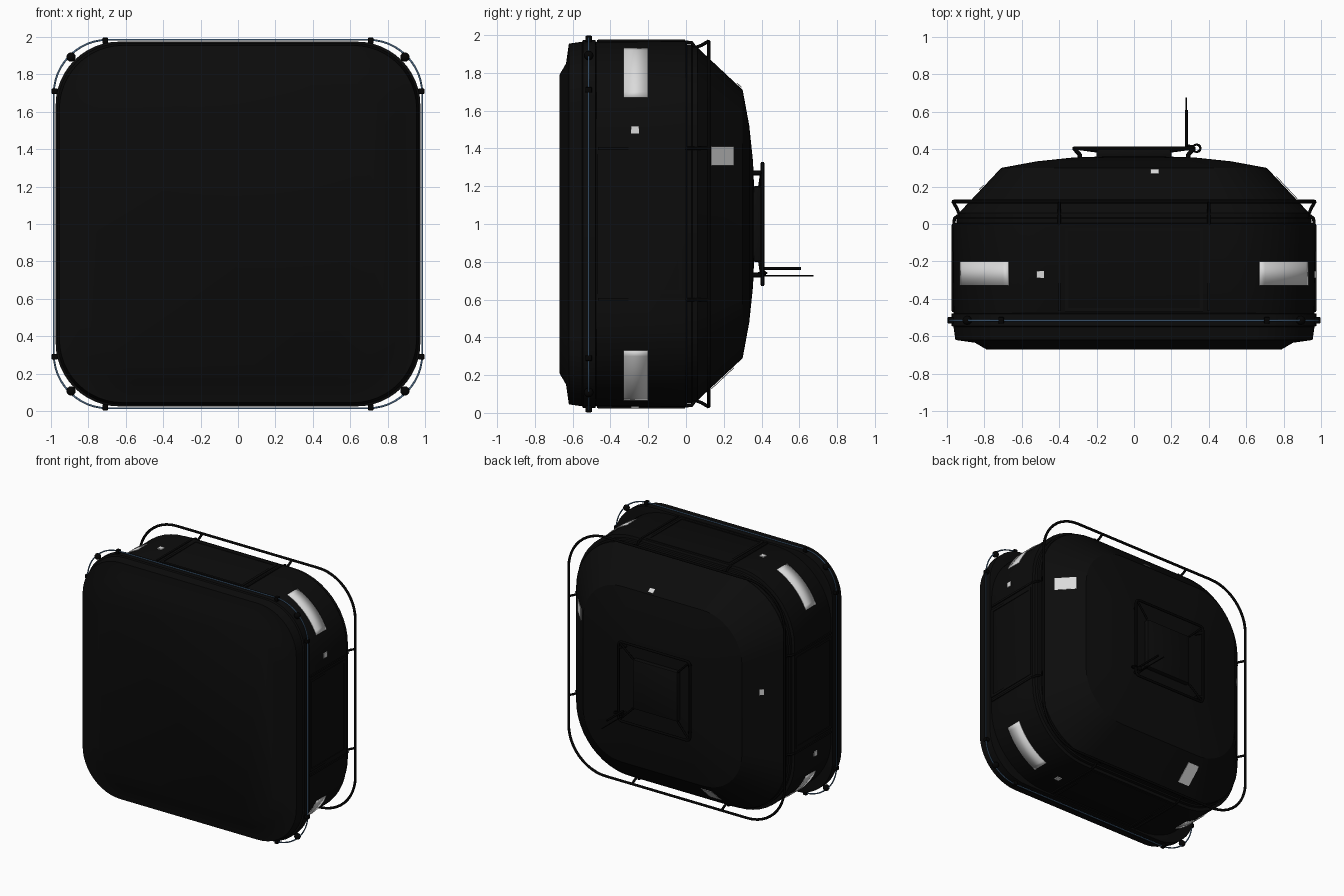
import bpy, bmesh, math
from mathutils import Vector, Matrix

cube = bpy.data.objects.get("Cube")
if cube:
    bpy.data.objects.remove(cube)

CZ = 1.0  # height of the centre axis


def material(name, color):
    m = bpy.data.materials.new(name)
    m.use_nodes = True
    m.diffuse_color = (*color, 1)
    bsdf = m.node_tree.nodes["Principled BSDF"]
    bsdf.inputs["Base Color"].default_value = (*color, 1)
    bsdf.inputs["Roughness"].default_value = 0.8
    return m


SHELL = material("shell black", (0.0035, 0.0035, 0.0035))
FITTING = material("fitting black", (0.001, 0.001, 0.001))
WHITE = material("reflective white", (0.7, 0.7, 0.7))
BLUE = material("rope blue", (0.08, 0.17, 0.3))


def finish(bm, name, mat, smooth=True):
    bmesh.ops.recalc_face_normals(bm, faces=bm.faces)
    me = bpy.data.meshes.new(name)
    bm.to_mesh(me)
    bm.free()
    ob = bpy.data.objects.new(name, me)
    bpy.context.collection.objects.link(ob)
    me.materials.append(mat)
    if smooth:
        bpy.ops.object.select_all(action='DESELECT')
        ob.select_set(True)
        bpy.context.view_layer.objects.active = ob
        bpy.ops.object.shade_smooth_by_angle(angle=math.radians(30))
    return ob


def ring(half, radius, y, steps=12):
    """Rounded square in the xz plane."""
    pts = []
    c = half - radius
    for k in range(4):
        sx, sz = ((1, 1), (-1, 1), (-1, -1), (1, -1))[k]
        for i in range(steps + 1):
            a = math.pi / 2 * (k + i / steps)
            pts.append(Vector((sx * c + radius * math.cos(a), y,
                               CZ + sz * c + radius * math.sin(a))))
    return pts


def loft(name, profile, mat):
    """Skin rounded squares given as (y, half width, corner radius)."""
    bm = bmesh.new()
    rows = [[bm.verts.new(p) for p in ring(h, r, y)] for y, h, r in profile]
    n = len(rows[0])
    for a, b in zip(rows, rows[1:]):
        for i in range(n):
            j = (i + 1) % n
            bm.faces.new((a[i], a[j], b[j], b[i]))
    bm.faces.new(rows[0])
    bm.faces.new(rows[-1])
    return finish(bm, name, mat)


def tube(name, pts, radius, mat, closed=False):
    cu = bpy.data.curves.new(name, 'CURVE')
    cu.dimensions = '3D'
    cu.bevel_depth = radius
    cu.bevel_resolution = 2
    cu.use_fill_caps = True
    sp = cu.splines.new('POLY')
    sp.points.add(len(pts) - 1)
    for p, v in zip(sp.points, pts):
        p.co = (*v, 1)
    sp.use_cyclic_u = closed
    cu.materials.append(mat)
    ob = bpy.data.objects.new(name, cu)
    bpy.context.collection.objects.link(ob)
    return ob


def box(name, center, size, mat, turn=0, bevel=0.0):
    """Box built on the top side, then turned about the centre axis."""
    bm = bmesh.new()
    bmesh.ops.create_cube(bm, size=1)
    bmesh.ops.scale(bm, vec=size, verts=bm.verts)
    if bevel:
        bmesh.ops.bevel(bm, geom=bm.edges[:], offset=bevel, segments=2,
                        affect='EDGES', profile=0.5)
    bmesh.ops.translate(bm, vec=center, verts=bm.verts)
    bmesh.ops.rotate(bm, cent=(0, 0, CZ), verts=bm.verts,
                     matrix=Matrix.Rotation(turn, 3, 'Y'))
    return finish(bm, name, mat, bevel > 0)


def plate(name, corners, mat, turn=0):
    bm = bmesh.new()
    bm.faces.new([bm.verts.new(c) for c in corners])
    bmesh.ops.rotate(bm, cent=(0, 0, CZ), verts=bm.verts,
                     matrix=Matrix.Rotation(turn, 3, 'Y'))
    ob = finish(bm, name, mat, False)
    mod = ob.modifiers.new("thickness", 'SOLIDIFY')
    mod.thickness = 0.004
    mod.offset = 0
    return ob


# Shell: front cap, rim, body and domed back
loft("front_cap", [(-0.67, 0.79, 0.28), (-0.635, 0.85, 0.3), (-0.62, 0.955, 0.34),
                   (-0.55, 0.965, 0.34), (-0.545, 0.975, 0.34),
                   (-0.48, 0.975, 0.34), (-0.475, 0.955, 0.36)], SHELL)
loft("body", [(-0.5, 0.95, 0.46), (-0.47, 0.967, 0.5), (0.0, 0.97, 0.5),
              (0.005, 0.95, 0.49), (0.03, 0.95, 0.49), (0.035, 0.94, 0.48),
              (0.06, 0.94, 0.48)], SHELL)
TAPER = ((0.06, 0.935), (0.3, 0.71))
loft("back_dome", [(0.05, 0.935, 0.47), (0.06, 0.935, 0.47), (0.3, 0.71, 0.35),
                   (0.335, 0.52, 0.22), (0.355, 0.33, 0.12), (0.36, 0.2, 0.08)], SHELL)


def on_taper(x, y, lift=0.004):
    t = (y - TAPER[0][0]) / (TAPER[1][0] - TAPER[0][0])
    return (x, y + lift, CZ + lift + TAPER[0][1] + t * (TAPER[1][1] - TAPER[0][1]))


def taper_patch(name, x, width, y0, y1, turn):
    a, b = x - width / 2, x + width / 2
    plate(name, [on_taper(a, y0), on_taper(b, y0), on_taper(b, y1), on_taper(a, y1)],
          WHITE, turn)


QUARTER = math.pi / 2
SIDES = ("top", "left", "bottom", "right")
for k, side in enumerate(SIDES):
    turn = k * QUARTER
    # Side panel frame and seams
    for x in (-0.36, 0.36):
        box(f"{side}_panel_edge", (x, -0.245, CZ + 0.968), (0.02, 0.43, 0.012), SHELL, turn)
        box(f"{side}_seam", (x * 1.11, -0.235, CZ + 0.968), (0.015, 0.46, 0.016), SHELL, turn)
    for y in (-0.46, -0.03):
        box(f"{side}_panel_rail", (0, y, CZ + 0.968), (0.74, 0.02, 0.012), SHELL, turn)
    # Small reflective square
    box(f"{side}_small_patch", (-0.5, -0.27, CZ + 0.97), (0.04, 0.04, 0.008), WHITE, turn)
    # Curved reflective strip on the corner
    bm = bmesh.new()
    rows = []
    for i in range(13):
        a = math.radians(23.5 + 43 * i / 12) + turn
        c = 0.47 * math.sqrt(2)
        cx, cz = c * math.cos(math.pi / 4 + turn), c * math.sin(math.pi / 4 + turn)
        rows.append([bm.verts.new((cx + 0.506 * math.cos(a), y, CZ + cz + 0.506 * math.sin(a)))
                     for y in (-0.33, -0.2)])
    for p, q in zip(rows, rows[1:]):
        bm.faces.new((p[0], p[1], q[1], q[0]))
    strip = finish(bm, f"{side}_corner_strip", WHITE)
    strip.modifiers.new("thickness", 'SOLIDIFY').thickness = 0.006
    # Brackets that carry the rear rail
    for x in (-0.4, 0.4):
        rot = Matrix.Rotation(turn, 3, 'Y')
        path = [(x, -0.02, 0.965), (x, 0.03, 0.96), (x, 0.05, 0.935),
                (x, 0.08, 0.945), (x, 0.12, 0.968)]
        tube(f"{side}_rail_bracket",
             [rot @ Vector(p) + Vector((0, 0, CZ)) for p in path], 0.009, FITTING)
    # Rope guides on the rim
    for x in (-0.71, 0.71):
        box(f"{side}_rope_guide", (x, -0.515, CZ + 0.98), (0.03, 0.035, 0.034),
            FITTING, turn, 0.006)
    bm = bmesh.new()
    a = math.pi / 4 + turn
    bmesh.ops.create_uvsphere(bm, u_segments=12, v_segments=8, radius=0.025)
    bmesh.ops.translate(bm, verts=bm.verts,
                        vec=(1.262 * math.cos(a), -0.515, CZ + 1.262 * math.sin(a)))
    finish(bm, f"{side}_corner_knot", FITTING)

# Reflective patches on the sloping back
taper_patch("top_slope_patch", 0.11, 0.045, 0.265, 0.29, 0)
taper_patch("left_slope_patch", 0.13, 0.045, 0.18, 0.205, -QUARTER)
taper_patch("right_slope_patch", -0.36, 0.1, 0.13, 0.25, QUARTER)
taper_patch("bottom_slope_patch", 0.36, 0.1, 0.13, 0.25, 2 * QUARTER)

# Rope round the rim and rail round the back
tube("rim_rope", ring(0.985, 0.29, -0.515), 0.005, BLUE, True)
tube("rear_rail", ring(0.965, 0.33, 0.12), 0.01, FITTING, True)

# Back frame with legs and centre plate
tube("back_frame", ring(0.32, 0.03, 0.405, 4), 0.01, FITTING, True)
box("back_plate", (0, 0.375, CZ), (0.4, 0.045, 0.4), SHELL, 0, 0.01)
for sx in (-1, 1):
    for sz in (-1, 1):
        tube("frame_leg", [(sx * 0.32, 0.405, CZ + sz * 0.27), (sx * 0.29, 0.37, CZ + sz * 0.27),
                           (sx * 0.29, 0.34, CZ + sz * 0.27)], 0.012, FITTING)
        tube("frame_brace", [(sx * 0.2, 0.39, CZ + sz * 0.2),
                             (sx * 0.31, 0.405, CZ + sz * 0.31)], 0.008, FITTING)

# Aerials standing on the frame
tube("aerial_mount", [(0.32, 0.405, 0.74), (0.28, 0.41, 0.74)], 0.016, FITTING)
tube("thick_aerial", [(0.28, 0.4, 0.765), (0.28, 0.61, 0.765)], 0.008, FITTING)
tube("thin_aerial", [(0.28, 0.4, 0.725), (0.28, 0.675, 0.725)], 0.004, FITTING)
tube("aerial_loop", [(0.335 + 0.02 * math.cos(i * math.pi / 6),
                      0.405 + 0.02 * math.sin(i * math.pi / 6), 0.74) for i in range(12)],
     0.006, FITTING, True)
